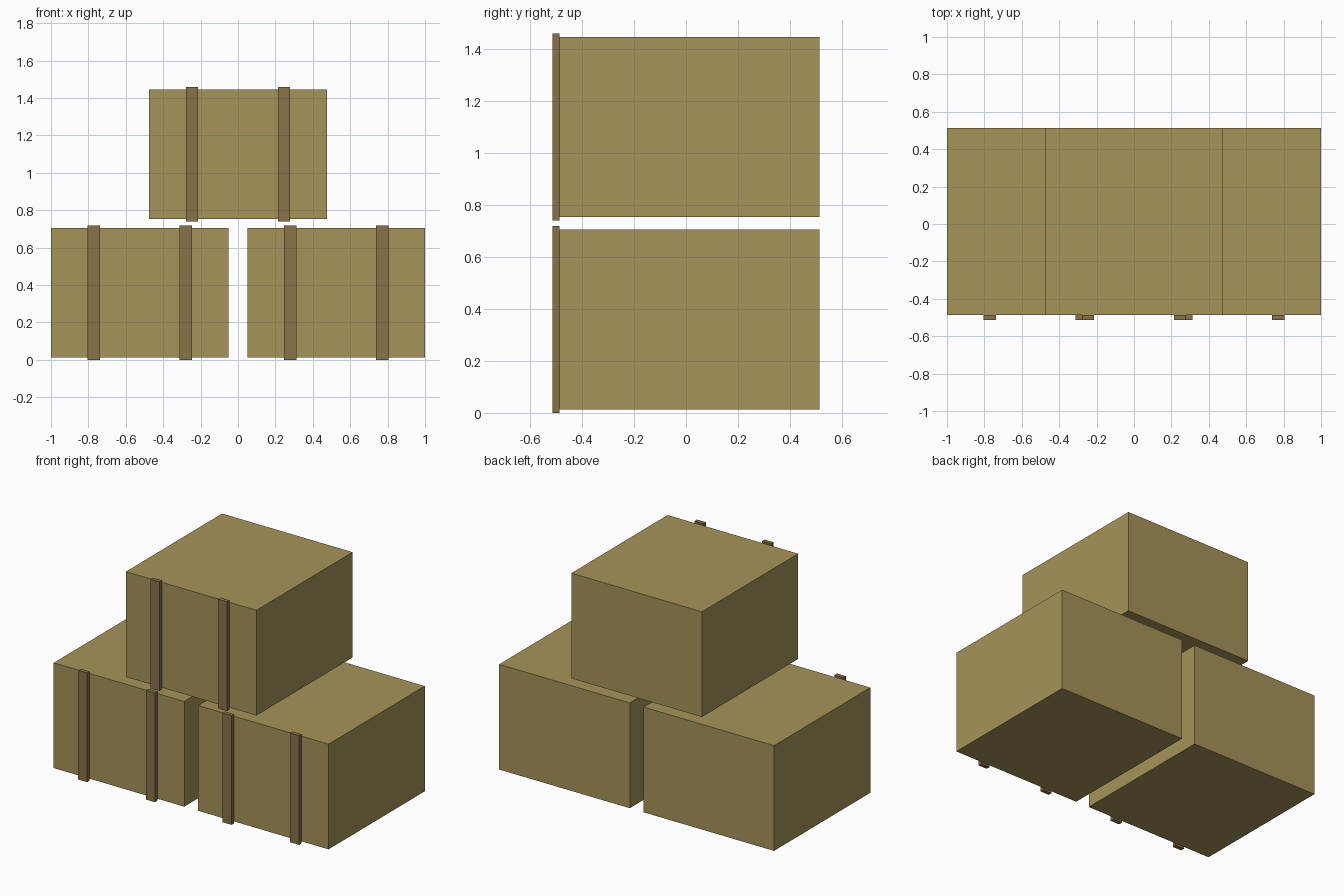
import bpy

if "Cube" in bpy.data.objects:
    bpy.data.objects.remove(bpy.data.objects["Cube"])


def material(name, rgb):
    m = bpy.data.materials.new(name)
    m.diffuse_color = (*rgb, 1)
    m.use_nodes = True
    m.node_tree.nodes["Principled BSDF"].inputs["Base Color"].default_value = m.diffuse_color
    return m


STRAW = material("straw tan", (0.38, 0.295, 0.10))
BROWN = material("strap brown", (0.25, 0.168, 0.068))


def box(name, lo, hi, mat):
    """Axis-aligned block between two corners."""
    bpy.ops.mesh.primitive_cube_add(size=1)
    ob = bpy.context.object
    ob.name = name
    for v in ob.data.vertices:
        v.co = [l + (h - l) * (c + 0.5) for l, h, c in zip(lo, hi, v.co)]
    ob.data.materials.append(mat)


W, H = 0.475, 0.692        # half width and height of a crate
FRONT, BACK = -0.487, 0.513
LIP = 0.013                # straps overshoot the crate by this much

# Two crates below, one on top, each with two front straps
for label, cx, z in (("left", -0.525, LIP), ("right", 0.525, LIP), ("top", 0, 0.753)):
    box(f"{label}_crate", (cx - W, FRONT, z), (cx + W, BACK, z + H), STRAW)
    for side, s in (("left", -1), ("right", 1)):
        x = cx + s * 0.246
        box(f"{label}_crate_{side}_strap", (x - 0.033, -0.513, z - LIP),
            (x + 0.033, FRONT, z + H + LIP), BROWN)
